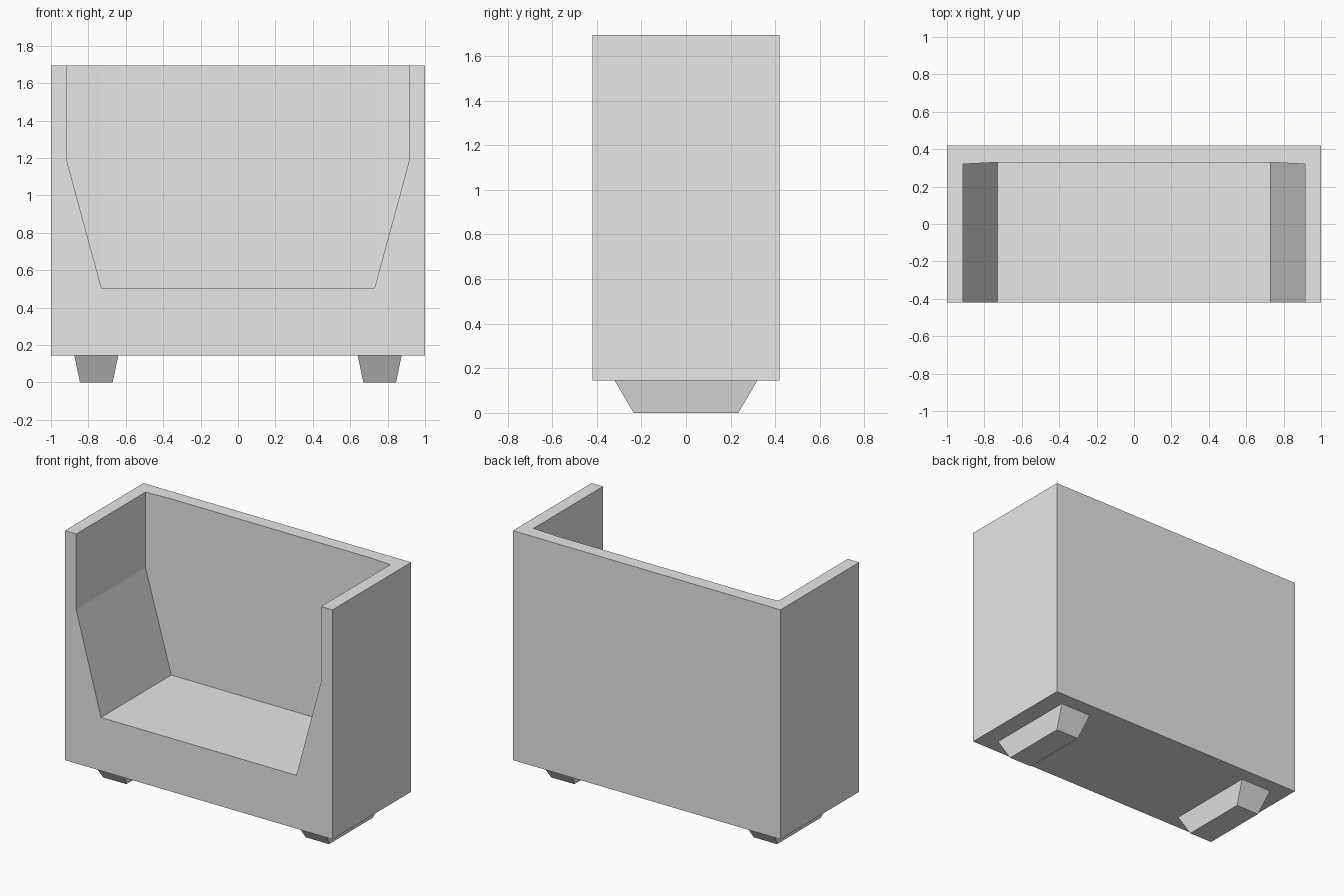
import bpy
import bmesh

if "Cube" in bpy.data.objects:
    bpy.data.objects.remove(bpy.data.objects["Cube"], do_unlink=True)

grey = bpy.data.materials.new("light_grey")
grey.use_nodes = True
grey.diffuse_color = (0.8, 0.8, 0.8, 1)
for node in grey.node_tree.nodes:
    if node.type == 'BSDF_PRINCIPLED':
        node.inputs["Base Color"].default_value = (0.8, 0.8, 0.8, 1)


def make_object(name, verts, faces):
    bm = bmesh.new()
    vs = [bm.verts.new(v) for v in verts]
    for f in faces:
        bm.faces.new([vs[i] for i in f])
    bmesh.ops.recalc_face_normals(bm, faces=bm.faces[:])
    mesh = bpy.data.meshes.new(name)
    bm.to_mesh(mesh)
    bm.free()
    mesh.materials.append(grey)
    obj = bpy.data.objects.new(name, mesh)
    bpy.context.collection.objects.link(obj)
    return obj


def tapered_block(name, low, high):
    """Block between two rectangles, each given as (x0, x1, y0, y1, z)."""
    verts = []
    for x0, x1, y0, y1, z in (low, high):
        verts += [(x0, y0, z), (x1, y0, z), (x1, y1, z), (x0, y1, z)]
    sides = [(i, (i + 1) % 4, (i + 1) % 4 + 4, i + 4) for i in range(4)]
    return make_object(name, verts, [range(4), range(4, 8)] + sides)


# Outer block of the armchair body
BASE_Z, TOP_Z, HALF_DEPTH = 0.145, 1.695, 0.42
body = tapered_block("sofa_body",
                     (-1, 1, -HALF_DEPTH, HALF_DEPTH, BASE_Z),
                     (-1, 1, -HALF_DEPTH, HALF_DEPTH, TOP_Z))

# Seat cavity with sloping arm sides and a slightly wrapped backrest
SEAT_X, ARM_X, SEAT_Z, ARM_Z, OPEN_Z = 0.73, 0.915, 0.505, 1.185, 1.8
right_half = [(SEAT_X, SEAT_Z), (ARM_X, ARM_Z), (ARM_X, OPEN_Z), (SEAT_X, OPEN_Z)]
ring = right_half + [(-x, z) for x, z in reversed(right_half)]
n = len(ring)
front = [(x, -0.5, z) for x, z in ring]
back = [(x, 0.33 if abs(x) < 0.8 else 0.32, z) for x, z in ring]
walls = [(i, (i + 1) % n, (i + 1) % n + n, i + n) for i in range(n)]
back_panels = [(8, 9, 10, 11), (12, 13, 14, 15), (8, 11, 12, 15)]
cavity = make_object("seat_cavity", front + back, [range(n)] + walls + back_panels)
cavity.hide_render = True

cut = body.modifiers.new("seat_cut", 'BOOLEAN')
cut.operation = 'DIFFERENCE'
cut.solver = 'EXACT'
cut.object = cavity
bpy.context.view_layer.objects.active = body
bpy.ops.object.modifier_apply(modifier=cut.name)
bpy.data.objects.remove(cavity, do_unlink=True)

# Tapered feet running front to back
for side, s in (("left", 1), ("right", -1)):
    tapered_block(side + "_foot",
                  (0.67 * s, 0.845 * s, -0.235, 0.235, 0),
                  (0.64 * s, 0.875 * s, -0.32, 0.32, BASE_Z))
